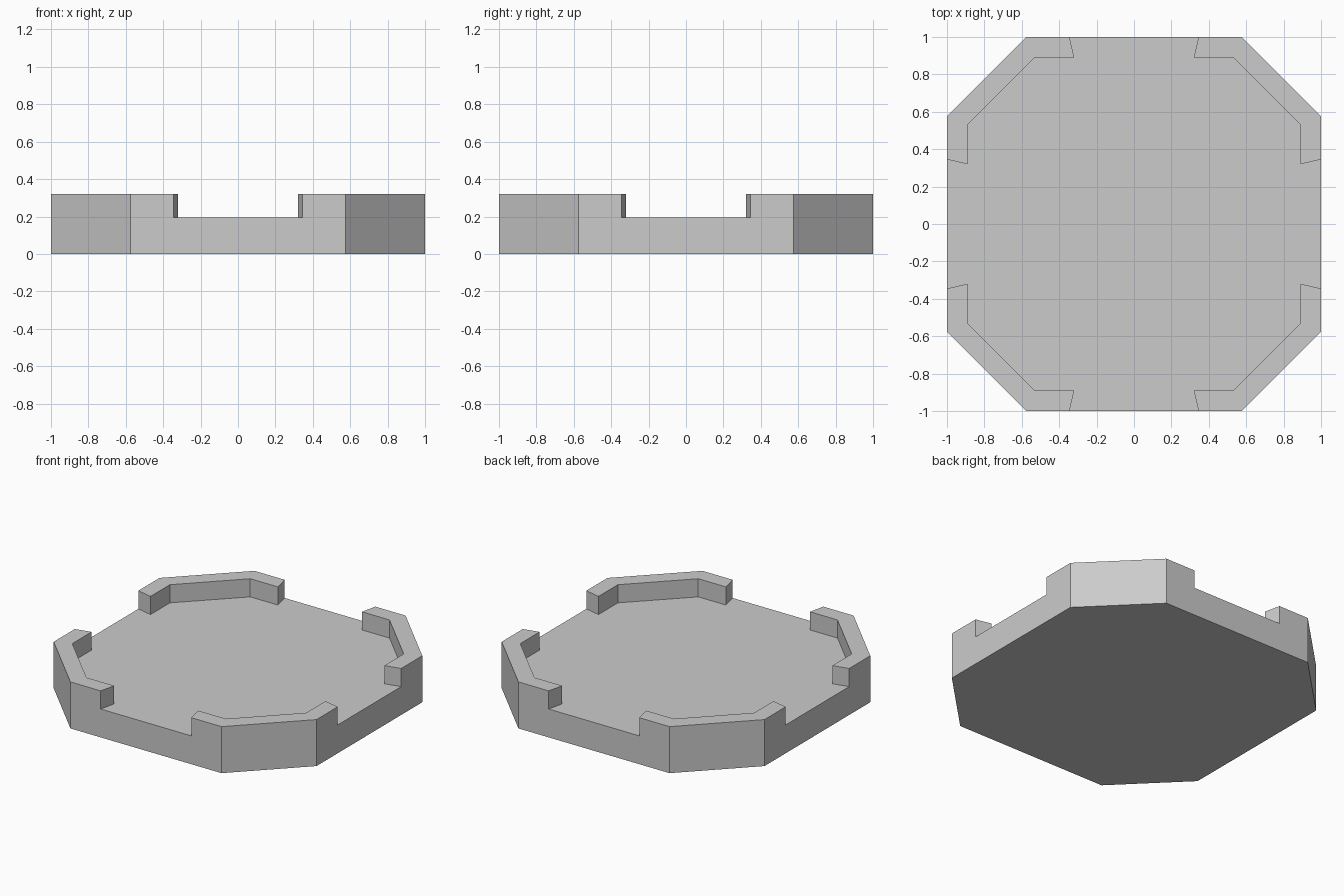
import bpy, bmesh
from mathutils import Matrix, Vector

if "Cube" in bpy.data.objects:
    bpy.data.objects.remove(bpy.data.objects["Cube"])

FLOOR_Z, RIM_Z = 0.195, 0.32
# one corner in plan, counter-clockwise: outer edge and inner edge of the raised rim
OUTER = [(1, 0.345), (1, 0.575), (0.575, 1), (0.345, 1)]
INNER = [(0.89, 0.32), (0.89, 0.53), (0.53, 0.89), (0.32, 0.89)]

bm = bmesh.new()


def ring(points, z, turn):
    return [bm.verts.new(turn @ Vector((x, y, z))) for x, y in points]


corners = []
for k in range(4):
    turn = Matrix.Rotation(k * 1.5707963268, 3, 'Z')
    corners.append((ring(OUTER[1:3], 0, turn),
                    ring([OUTER[0], *INNER, OUTER[3]], FLOOR_Z, turn),
                    ring(OUTER, RIM_Z, turn),
                    ring(INNER, RIM_Z, turn)))

for k, (base, low, outer, inner) in enumerate(corners):
    # rim top, chamfered outside wall
    bm.faces.new(outer + inner[::-1])
    bm.faces.new([base[0], base[1], outer[2], outer[1]])
    # rim ends and inside walls
    high = [outer[0], *inner, outer[3]]
    for i in range(5):
        bm.faces.new([low[i], low[i + 1], high[i + 1], high[i]])
    # notched long side to the next corner
    nbase, nlow, nouter, _ = corners[(k + 1) % 4]
    bm.faces.new([base[1], nbase[0], nouter[1], nouter[0],
                  nlow[0], low[5], outer[3], outer[2]])

# tray floor and underside
bm.faces.new([v for c in corners for v in c[1]])
bm.faces.new([v for c in corners for v in c[0]][::-1])
bmesh.ops.recalc_face_normals(bm, faces=bm.faces)

mesh = bpy.data.meshes.new("octagonal_tray")
bm.to_mesh(mesh)
bm.free()
bpy.context.collection.objects.link(bpy.data.objects.new("octagonal_tray", mesh))
